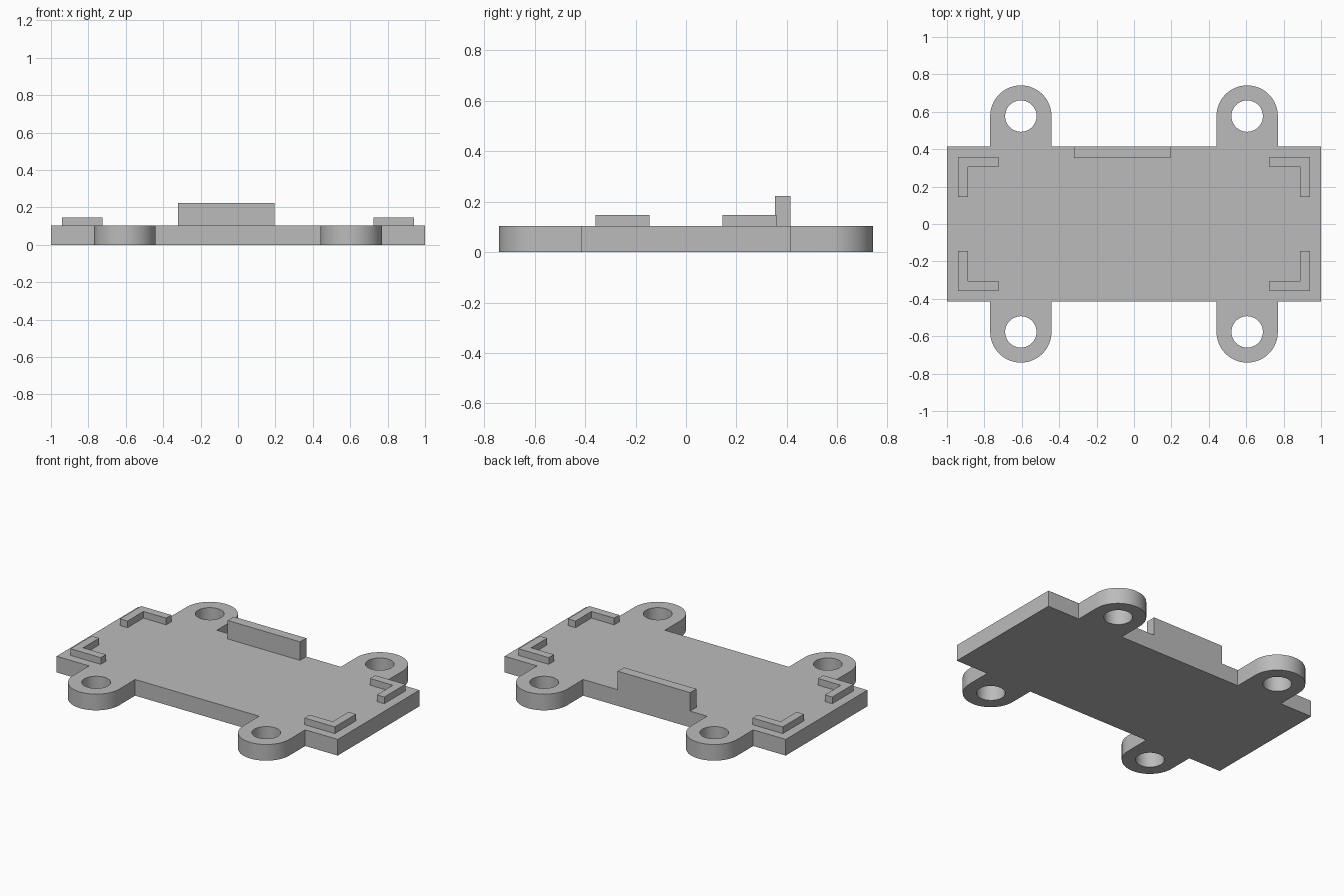
import bpy, bmesh, math

cube = bpy.data.objects.get("Cube")
if cube:
    bpy.data.objects.remove(cube, do_unlink=True)

grey = bpy.data.materials.new("plain_grey")
grey.use_nodes = True
grey.diffuse_color = (0.5, 0.5, 0.5, 1)
grey.node_tree.nodes["Principled BSDF"].inputs["Base Color"].default_value = (0.5, 0.5, 0.5, 1)

HALF_X, HALF_Y, THICK = 1.0, 0.415, 0.104
LUG_X, LUG_Y, LUG_R, HOLE_R = 0.605, 0.577, 0.164, 0.084


def extrude_outline(name, loops, z0, z1):
    """Solid from closed 2D loops; inner loops become holes."""
    curve = bpy.data.curves.new(name + "_outline", "CURVE")
    curve.dimensions = "2D"
    curve.fill_mode = "BOTH"
    curve.extrude = (z1 - z0) / 2
    for loop in loops:
        spline = curve.splines.new("POLY")
        spline.points.add(len(loop) - 1)
        for point, (x, y) in zip(spline.points, loop):
            point.co = (x, y, 0, 1)
        spline.use_cyclic_u = True
    temp = bpy.data.objects.new(name + "_outline", curve)
    bpy.context.collection.objects.link(temp)
    graph = bpy.context.evaluated_depsgraph_get()
    mesh = bpy.data.meshes.new_from_object(temp.evaluated_get(graph))
    bpy.data.objects.remove(temp, do_unlink=True)

    bm = bmesh.new()
    bm.from_mesh(mesh)
    bmesh.ops.remove_doubles(bm, verts=bm.verts, dist=1e-5)
    bmesh.ops.translate(bm, verts=bm.verts, vec=(0, 0, (z0 + z1) / 2))
    bmesh.ops.recalc_face_normals(bm, faces=bm.faces)
    bm.to_mesh(mesh)
    bm.free()
    mesh.name = name
    mesh.materials.clear()
    mesh.materials.append(grey)
    obj = bpy.data.objects.new(name, mesh)
    bpy.context.collection.objects.link(obj)
    bpy.ops.object.select_all(action="DESELECT")
    obj.select_set(True)
    bpy.context.view_layer.objects.active = obj
    bpy.ops.object.shade_smooth_by_angle(angle=math.radians(30))
    return obj


def arc(cx, cy, r, start, sweep, steps):
    return [(cx + r * math.cos(start + sweep * i / steps),
             cy + r * math.sin(start + sweep * i / steps)) for i in range(steps + 1)]


# Base plate: rectangle with four rounded mounting lugs and bolt holes
def front_lug(cx):
    return ([(cx - LUG_R, -HALF_Y)] + arc(cx, -LUG_Y, LUG_R, math.pi, math.pi, 32)
            + [(cx + LUG_R, -HALF_Y)])


front_edge = [(-HALF_X, -HALF_Y)] + front_lug(-LUG_X) + front_lug(LUG_X) + [(HALF_X, -HALF_Y)]
outline = front_edge + [(-x, -y) for x, y in front_edge]
holes = [arc(sx * LUG_X, sy * LUG_Y, HOLE_R, 0, math.tau, 48)[:-1]
         for sx in (-1, 1) for sy in (-1, 1)]
extrude_outline("base_plate", [outline] + holes, 0, THICK)

# L-shaped locating ribs at the four corners
OX, OY, ARM, RIB = 0.94, 0.359, 0.215, 0.053
rib = [(OX, OY), (OX - ARM, OY), (OX - ARM, OY - RIB), (OX - RIB, OY - RIB),
       (OX - RIB, OY - ARM), (OX, OY - ARM)]
for sx, side in ((1, "left"), (-1, "right")):
    for sy, end in ((-1, "front"), (1, "back")):
        extrude_outline(f"corner_rib_{end}_{side}",
                        [[(sx * x, sy * y) for x, y in rib]], THICK, 0.147)

# Upright stop wall along the back edge
extrude_outline("back_stop_wall",
                [[(-0.32, 0.352), (0.195, 0.352), (0.195, HALF_Y), (-0.32, HALF_Y)]],
                THICK, 0.223)
